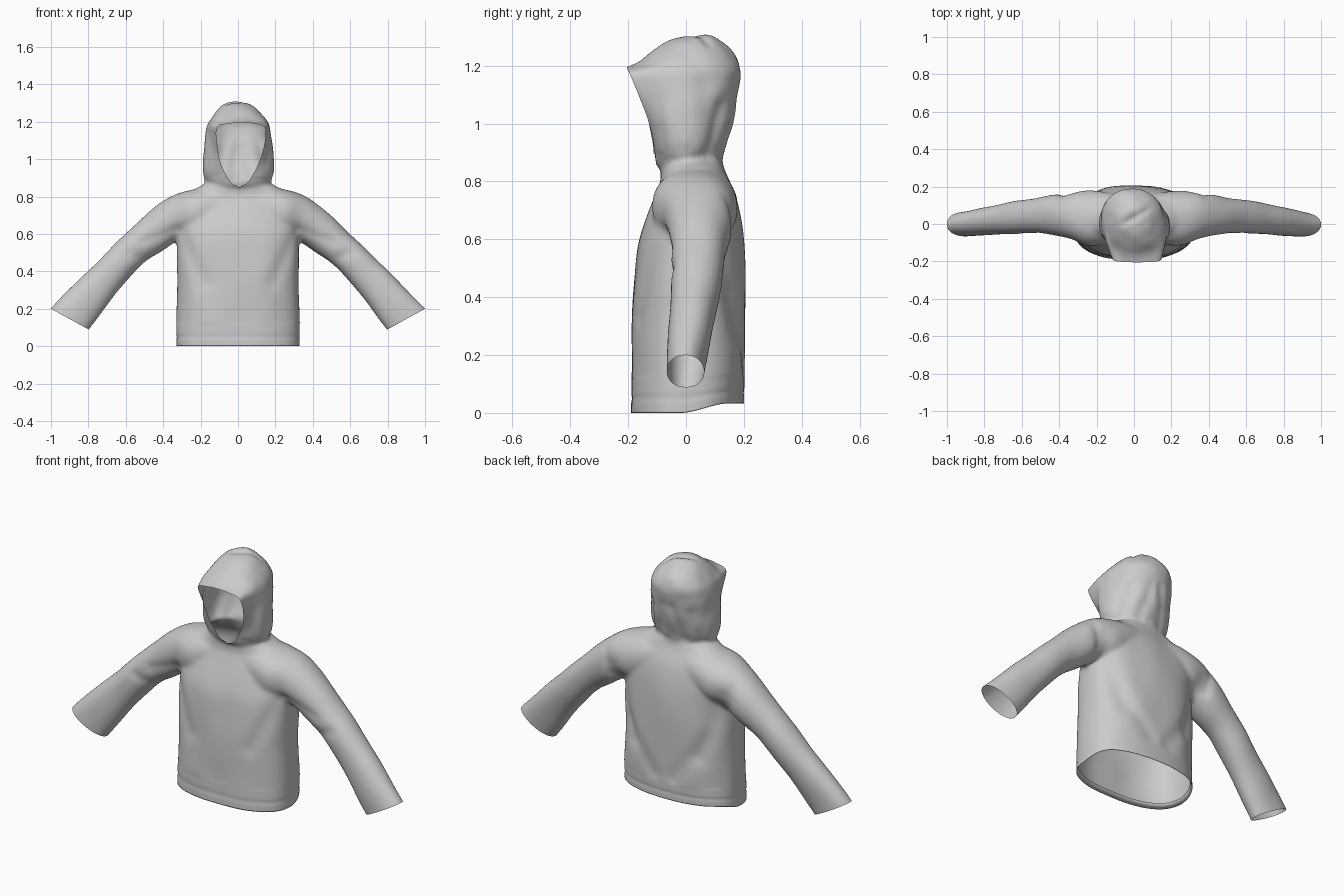
import bpy, bmesh, math
from mathutils import Vector, noise

if "Cube" in bpy.data.objects:
    bpy.data.objects.remove(bpy.data.objects["Cube"])

N = 64  # points around each section


def spline(rows, steps=5):
    """Catmull-Rom through rows of numbers."""
    out = []
    for i in range(len(rows) - 1):
        a, b = rows[max(i - 1, 0)], rows[i]
        c, d = rows[i + 1], rows[min(i + 2, len(rows) - 1)]
        for k in range(steps):
            t = k / steps
            out.append([0.5 * (2 * q + (r - p) * t + (2 * p - 5 * q + 4 * r - s) * t * t
                               + (3 * q - p - 3 * r + s) * t ** 3)
                        for p, q, r, s in zip(a, b, c, d)])
    return out + [list(rows[-1])]


def loft(bm, rings):
    """Closed, capped skin over a list of rings."""
    vs = [[bm.verts.new(p) for p in r] for r in rings]
    for a, b in zip(vs, vs[1:]):
        for i in range(N):
            j = (i + 1) % N
            bm.faces.new((a[i], a[j], b[j], b[i]))
    bm.faces.new(vs[0][::-1])
    bm.faces.new(vs[-1])


def unit(i, e):
    a = 2 * math.pi * i / N
    c, s = math.cos(a), math.sin(a)
    return math.copysign(abs(c) ** (2 / e), c), math.copysign(abs(s) ** (2 / e), s)


def level_ring(z, w, front, back, e, mid):
    """Horizontal section: half width, front y, back y, squareness, widest y."""
    pts = []
    for i in range(N):
        u, v = unit(i, e)
        pts.append((w * u, mid + v * ((back - mid) if v > 0 else (mid - front)), z))
    return pts


def sleeve_ring(xt, zt, xb, zb, front, back, side):
    """Section spanned by a top point, a bottom point and a y range."""
    pts = []
    for i in range(N):
        u, v = unit(i, 2.15)
        pts.append((side * ((xt + xb) / 2 + u * (xt - xb) / 2),
                    (front + back) / 2 + v * (back - front) / 2,
                    (zt + zb) / 2 + u * (zt - zb) / 2))
    return pts


def step(a, b, x):
    t = min(max((x - a) / (b - a), 0), 1)
    return t * t * (3 - 2 * t)


bm = bmesh.new()

# torso, from below the hem to the neck
torso = [(-.10, .325, -.19, .20, 2.5, 0), (.05, .33, -.19, .20, 2.5, 0),
         (.30, .326, -.187, .206, 2.4, 0), (.45, .328, -.180, .205, 2.45, 0),
         (.58, .325, -.165, .20, 2.5, 0), (.67, .33, -.138, .19, 2.5, .02),
         (.75, .33, -.108, .172, 2.4, .03), (.80, .30, -.09, .152, 2.3, .03),
         (.84, .235, -.088, .134, 2.2, .03), (.875, .165, -.088, .125, 2.2, .02)]
loft(bm, [level_ring(*r) for r in spline(torso)])

# sleeves, running past the cuff so it can be cut clean
sleeve = [(.10, .86, .12, .62, -.10, .165), (.25, .838, .23, .582, -.118, .178),
          (.37, .797, .315, .568, -.078, .167), (.50, .695, .41, .505, -.055, .15),
          (.62, .58, .52, .43, -.052, .13), (.79, .415, .64, .295, -.056, .105),
          (1.003, .20, .797, .087, -.068, .063), (1.06, .12, .85, .005, -.068, .06)]
for side in (1, -1):
    loft(bm, [sleeve_ring(*r, side) for r in spline(sleeve)])

# hood, running forward past the face opening
hood = [(.82, .14, -.07, .10, 2, 0), (.86, .160, -.105, .122, 1.9, 0),
        (.89, .180, -.120, .13, 1.9, 0), (.93, .190, -.137, .142, 2, 0),
        (1.0, .187, -.18, .163, 2, 0), (1.09, .180, -.25, .18, 2, .01),
        (1.15, .171, -.31, .19, 2, .01), (1.175, .166, -.29, .19, 2.2, .01),
        (1.20, .156, -.185, .185, 2.3, .01), (1.24, .130, -.13, .168, 2, .02),
        (1.28, .090, -.075, .130, 1.9, .03), (1.307, .04, -.01, .08, 2, .04)]
loft(bm, [[(x - .07 * y, y, z) for x, y, z in level_ring(*r)] for r in spline(hood)])

bmesh.ops.recalc_face_normals(bm, faces=bm.faces)
mesh = bpy.data.meshes.new("hooded_jacket")
bm.to_mesh(mesh)
bm.free()
jacket = bpy.data.objects.new("hooded_jacket", mesh)
bpy.context.collection.objects.link(jacket)

# fuse the parts into one continuous cloth skin
rm = jacket.modifiers.new("fuse", 'REMESH')
rm.mode, rm.voxel_size = 'VOXEL', .010
sm = jacket.modifiers.new("relax", 'SMOOTH')
sm.factor, sm.iterations = .5, 10
dg = bpy.context.evaluated_depsgraph_get()
fused = bpy.data.meshes.new_from_object(jacket.evaluated_get(dg))
jacket.modifiers.clear()
jacket.data = fused
bm = bmesh.new()
bm.from_mesh(fused)


def cut(co, no, keep=lambda c: True):
    """Slice off everything on the normal side of a plane."""
    faces = [f for f in bm.faces if keep(f.calc_center_median())]
    edges = {e for f in faces for e in f.edges}
    verts = {v for f in faces for v in f.verts}
    bmesh.ops.bisect_plane(bm, geom=faces + list(edges) + list(verts), dist=1e-5,
                           plane_co=co, plane_no=no, clear_outer=True)


# open the hem, cuffs and face
cut((0, 0, 0), (0, 0, -1))
for side in (1, -1):
    cut((side * .9, 0, .145), (side * .113, 0, -.206), lambda c: c.x * side > .6)
cut((0, -.203, 1.19), (0, -.33, -.1), lambda c: c.z > .855 and c.y < -.03)

# pressed-in folds: start, end, width, depth (mirrored)
folds = [((.32, -.11, .60), (.19, -.18, .34), .045, .009),
         ((.33, -.07, .62), (.50, -.06, .56), .03, .006),
         ((.48, -.05, .44), (.60, -.06, .50), .03, .006),
         ((.34, .15, .66), (.22, .19, .30), .05, .012),
         ((.25, .19, .40), (.06, .21, .16), .045, .008),
         ((.40, .16, .78), (.36, .15, .60), .025, .006),
         ((.07, .13, .90), (.03, .18, 1.08), .03, .007),
         ((.15, .08, .90), (.12, .12, 1.06), .03, .007),
         ((-.06, .0, 1.31), (.08, .08, 1.29), .02, .010)]
bm.normal_update()
moves = []
for v in bm.verts:
    p = v.co.copy()
    q = Vector((abs(p.x), p.y, p.z)) if p.z < 1.2 else p
    d = .005 * noise.noise(Vector((p.x * 7, p.y * 7, p.z * 4)))
    if p.z > .9:
        d += .005 * noise.noise(Vector((p.x * 14, p.y * 14, p.z * 11)))
    for a, b, w, depth in folds:
        a, b = Vector(a), Vector(b)
        t = min(max((q - a).dot(b - a) / (b - a).length_squared, 0), 1)
        d -= depth * math.exp(-((q - a.lerp(b, t)).length / w) ** 2)
    body = abs(p.x) < .37
    if body:  # hem stitch line
        d -= .004 * math.exp(-((p.z - .05) / .01) ** 2)
    if p.z < .12 and body:
        d *= .6
    n = v.normal.copy()
    if p.z < .2 and body:
        n.z = 0
    new = p + n * d
    if body and p.z < .15:  # back hem rides up
        new.z += .033 * step(-.02, .15, p.y) * (1 - p.z / .15)
    if .86 < p.z < 1.19:  # curved face edge
        new.y += .018 * math.sin(math.pi * (p.z - .86) / .33) * step(-.04, -.12, p.y)
    moves.append((v, new))
for v, new in moves:
    v.co = new

# turned-in hem facing
rim = [e for e in bm.edges if e.is_boundary
       and all(abs(v.co.x) < .4 and v.co.z < .06 for v in e.verts)]
ext = bmesh.ops.extrude_edge_only(bm, edges=rim)
for v in ext["geom"]:
    if isinstance(v, bmesh.types.BMVert):
        v.co = (v.co.x * .965, v.co.y * .94, v.co.z + .03)
for f in bm.faces:
    f.smooth = True
bm.to_mesh(fused)
bm.free()
fused.name = "hooded_jacket"
